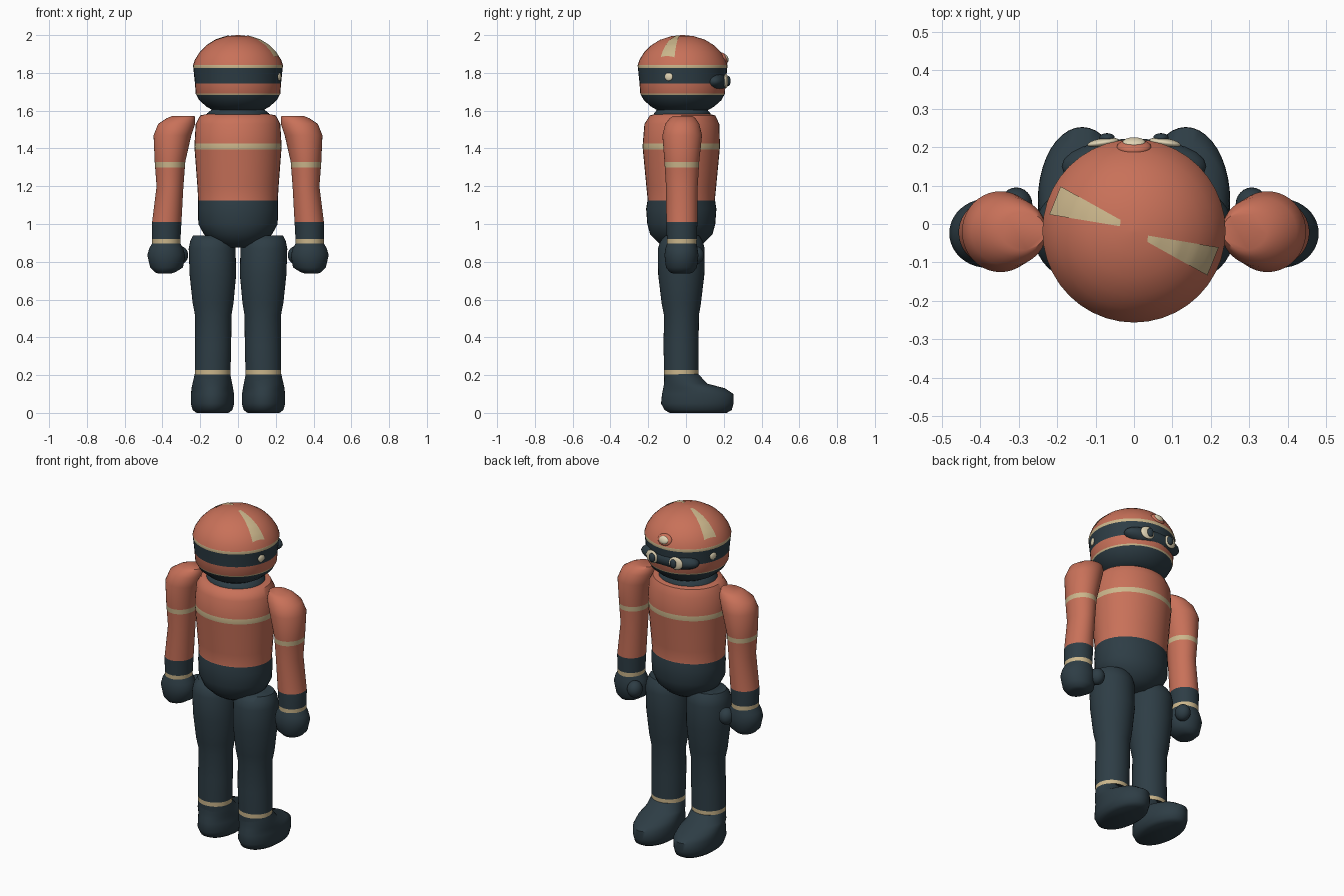
import bpy, bmesh, math
from mathutils import Matrix, Vector

if "Cube" in bpy.data.objects:
    bpy.data.objects.remove(bpy.data.objects["Cube"])


def material(name, rgb):
    m = bpy.data.materials.new(name)
    m.use_nodes = True
    m.diffuse_color = (*rgb, 1)
    bsdf = next(n for n in m.node_tree.nodes if n.type == "BSDF_PRINCIPLED")
    bsdf.inputs["Base Color"].default_value = (*rgb, 1)
    return m


ORANGE = material("orange suit", (0.58, 0.165, 0.1))
CREAM = material("cream stripe", (0.6, 0.47, 0.26))
DARK = material("dark slate", (0.027, 0.047, 0.06))
PALE = material("pale lens", (0.75, 0.66, 0.46))
SEGMENTS = 40


def finish(name, bm, mats):
    mesh = bpy.data.meshes.new(name)
    bm.to_mesh(mesh)
    bm.free()
    for m in mats:
        mesh.materials.append(m)
    obj = bpy.data.objects.new(name, mesh)
    bpy.context.collection.objects.link(obj)
    bpy.ops.object.select_all(action="DESELECT")
    obj.select_set(True)
    bpy.context.view_layer.objects.active = obj
    bpy.ops.object.shade_smooth_by_angle(angle=math.radians(50))
    return obj


def ring_at(rings, z):
    """Interpolate a (z, cx, cy, rx, ry) ring at a height."""
    for a, b in zip(rings, rings[1:]):
        if a[0] <= z <= b[0]:
            t = (z - a[0]) / (b[0] - a[0])
            return tuple(p + (q - p) * t for p, q in zip(a, b))


def loft(name, rings, base, bands=(), side=1):
    """Stack elliptical rings; bands are (low, high, material)."""
    rings = sorted(rings)
    cuts = {z for low, high, _ in bands for z in (low, high)}
    heights = {r[0] for r in rings}
    full = sorted(rings + [ring_at(rings, z) for z in cuts
                           if z not in heights and rings[0][0] < z < rings[-1][0]])
    mats = list(dict.fromkeys([base] + [b[2] for b in bands]))
    bm = bmesh.new()
    loops = []
    for z, cx, cy, rx, ry in full:
        loops.append([bm.verts.new((side * cx + rx * math.cos(a), cy + ry * math.sin(a), z))
                      for a in (math.tau * k / SEGMENTS for k in range(SEGMENTS))])
    for lo, hi in zip(loops, loops[1:]):
        mid = (lo[0].co.z + hi[0].co.z) / 2
        mat = next((m for low, high, m in bands if low < mid < high), base)
        for k in range(SEGMENTS):
            n = (k + 1) % SEGMENTS
            bm.faces.new((lo[k], lo[n], hi[n], hi[k])).material_index = mats.index(mat)
    for cap, z in ((loops[0][::-1], full[0][0] + 1e-4), (loops[-1], full[-1][0] - 1e-4)):
        mat = next((m for low, high, m in bands if low < z < high), base)
        bm.faces.new(cap).material_index = mats.index(mat)
    return finish(name, bm, mats)


def ellipsoid(name, center, radii, mat, turn=0, tilt=0):
    bm = bmesh.new()
    bmesh.ops.create_uvsphere(bm, u_segments=24, v_segments=14, radius=1)
    bm.transform(Matrix.Translation(center) @ Matrix.Rotation(turn, 4, "Z")
                 @ Matrix.Rotation(tilt, 4, "X") @ Matrix.Diagonal((*radii, 1)))
    return finish(name, bm, [mat])


# Helmeted head
HEAD_Y = -0.018
head = [(z, 0, HEAD_Y, r, r) for z, r in (
    (1.595, 0.12), (1.62, 0.165), (1.655, 0.205), (1.69, 0.224), (1.745, 0.228),
    (1.84, 0.238), (1.87, 0.228), (1.91, 0.203), (1.945, 0.168), (1.975, 0.12),
    (1.994, 0.06), (2.0, 0.006))]
loft("head", head, ORANGE, [(1.59, 1.682, DARK), (1.682, 1.69, CREAM),
                            (1.745, 1.825, DARK), (1.825, 1.842, CREAM)])


# Helmet flashes: thin wedges laid over the dome, half a turn apart
def dome_point(x, y):
    r = math.hypot(x, y)
    for a, b in zip(head[5:], head[6:]):
        if b[3] <= r <= a[3]:
            z = a[0] + (b[0] - a[0]) * (a[3] - r) / (a[3] - b[3])
            return Vector((x, y, z - 1.8)) * 1.014 + Vector((0, HEAD_Y, 1.8))


ROWS, COLS = 16, 6
for name, s in (("flash_left", 1), ("flash_right", -1)):
    corners = [Vector(c) * s for c in ((0.034, -0.028), (0.036, -0.012),
                                       (0.188, -0.114), (0.217, -0.042))]
    bm = bmesh.new()
    grid = []
    for i in range(ROWS + 1):
        a = corners[0].lerp(corners[2], i / ROWS)
        b = corners[1].lerp(corners[3], i / ROWS)
        grid.append([bm.verts.new(dome_point(*a.lerp(b, j / COLS))) for j in range(COLS + 1)])
    for i in range(ROWS):
        for j in range(COLS):
            bm.faces.new((grid[i][j], grid[i + 1][j], grid[i + 1][j + 1], grid[i][j + 1]))
    finish(name, bm, [CREAM])

# Helmet side studs
for name, angle in (("stud_left", -18.5), ("stud_right", 161.5)):
    a = math.radians(angle)
    ellipsoid(name, (0.231 * math.cos(a), HEAD_Y + 0.231 * math.sin(a), 1.78),
              (0.008, 0.022, 0.022), PALE, turn=a)

# Face mask, eyes and headlamp
ellipsoid("face_mask", (0, 0.15, 1.755), (0.188, 0.072, 0.056), DARK)
for side, label in ((1, "left"), (-1, "right")):
    ellipsoid("eye_" + label, (side * 0.08, 0.211, 1.757), (0.042, 0.012, 0.038),
              PALE, turn=-side * 0.15)
    ellipsoid("pupil_" + label, (side * 0.07, 0.224, 1.757), (0.02, 0.012, 0.026), DARK)
ellipsoid("lamp_rim", (0, 0.2, 1.875), (0.045, 0.018, 0.034), ORANGE, tilt=0.4)
ellipsoid("lamp_lens", (0, 0.212, 1.878), (0.03, 0.011, 0.022), PALE, tilt=0.4)

# Neck and torso
loft("neck", [(1.54, 0, -0.02, 0.17, 0.15), (1.585, 0, -0.02, 0.165, 0.15),
              (1.62, 0, -0.02, 0.12, 0.12)], DARK)
loft("torso", [(0.875, 0, -0.025, 0.075, 0.08), (0.9, 0, -0.025, 0.125, 0.12),
               (0.945, 0, -0.025, 0.18, 0.165), (1.0, 0, -0.025, 0.21, 0.18),
               (1.08, 0, -0.025, 0.212, 0.186), (1.13, 0, -0.025, 0.211, 0.178),
               (1.2, 0, -0.025, 0.215, 0.185), (1.41, 0, -0.025, 0.231, 0.205),
               (1.53, 0, -0.022, 0.224, 0.198), (1.575, 0, -0.018, 0.2, 0.173),
               (1.583, 0, -0.018, 0.16, 0.14)],
     ORANGE, [(0.87, 1.125, DARK), (1.395, 1.425, CREAM)])

arm = [(0.89, 0.38, -0.022, 0.074, 0.078), (1.0, 0.378, -0.022, 0.078, 0.082),
       (1.2, 0.36, -0.022, 0.071, 0.084), (1.33, 0.36, -0.022, 0.081, 0.092),
       (1.47, 0.347, -0.02, 0.1, 0.105), (1.53, 0.325, -0.02, 0.098, 0.09),
       (1.56, 0.302, -0.018, 0.075, 0.068), (1.573, 0.288, -0.018, 0.058, 0.05)]
hand = [(0.738, 0.388, -0.024, 0.035, 0.045), (0.745, 0.386, -0.024, 0.055, 0.062),
        (0.77, 0.378, -0.024, 0.087, 0.082), (0.835, 0.38, -0.024, 0.1, 0.09),
        (0.87, 0.38, -0.024, 0.09, 0.085), (0.9, 0.38, -0.022, 0.073, 0.077)]
leg = [(0.17, 0.135, -0.025, 0.094, 0.09), (0.36, 0.132, -0.026, 0.096, 0.093),
       (0.515, 0.131, -0.024, 0.096, 0.092), (0.58, 0.132, -0.025, 0.108, 0.104),
       (0.73, 0.133, -0.025, 0.123, 0.122), (0.87, 0.137, -0.025, 0.124, 0.124),
       (0.91, 0.137, -0.023, 0.116, 0.112), (0.938, 0.135, -0.02, 0.104, 0.09)]
boot = [(0.0, 0.135, 0.065, 0.085, 0.15), (0.015, 0.135, 0.064, 0.105, 0.178),
        (0.05, 0.135, 0.06, 0.115, 0.192), (0.1, 0.135, 0.062, 0.114, 0.189),
        (0.13, 0.136, 0.043, 0.11, 0.164), (0.155, 0.136, -0.002, 0.105, 0.114),
        (0.205, 0.135, -0.024, 0.094, 0.09)]

# Limbs, built once per side
for side, label in ((1, "left"), (-1, "right")):
    loft("arm_" + label, arm, ORANGE, [(0.92, 1.01, DARK), (0.88, 0.92, CREAM),
                                       (1.3, 1.328, CREAM)], side)
    loft("hand_" + label, hand, DARK, side=side)
    ellipsoid("thumb_" + label, (side * 0.306, 0.05, 0.835), (0.042, 0.045, 0.048), DARK)
    loft("leg_" + label, leg, DARK, [(0.203, 0.228, CREAM)], side)
    loft("boot_" + label, boot, DARK, side=side)
